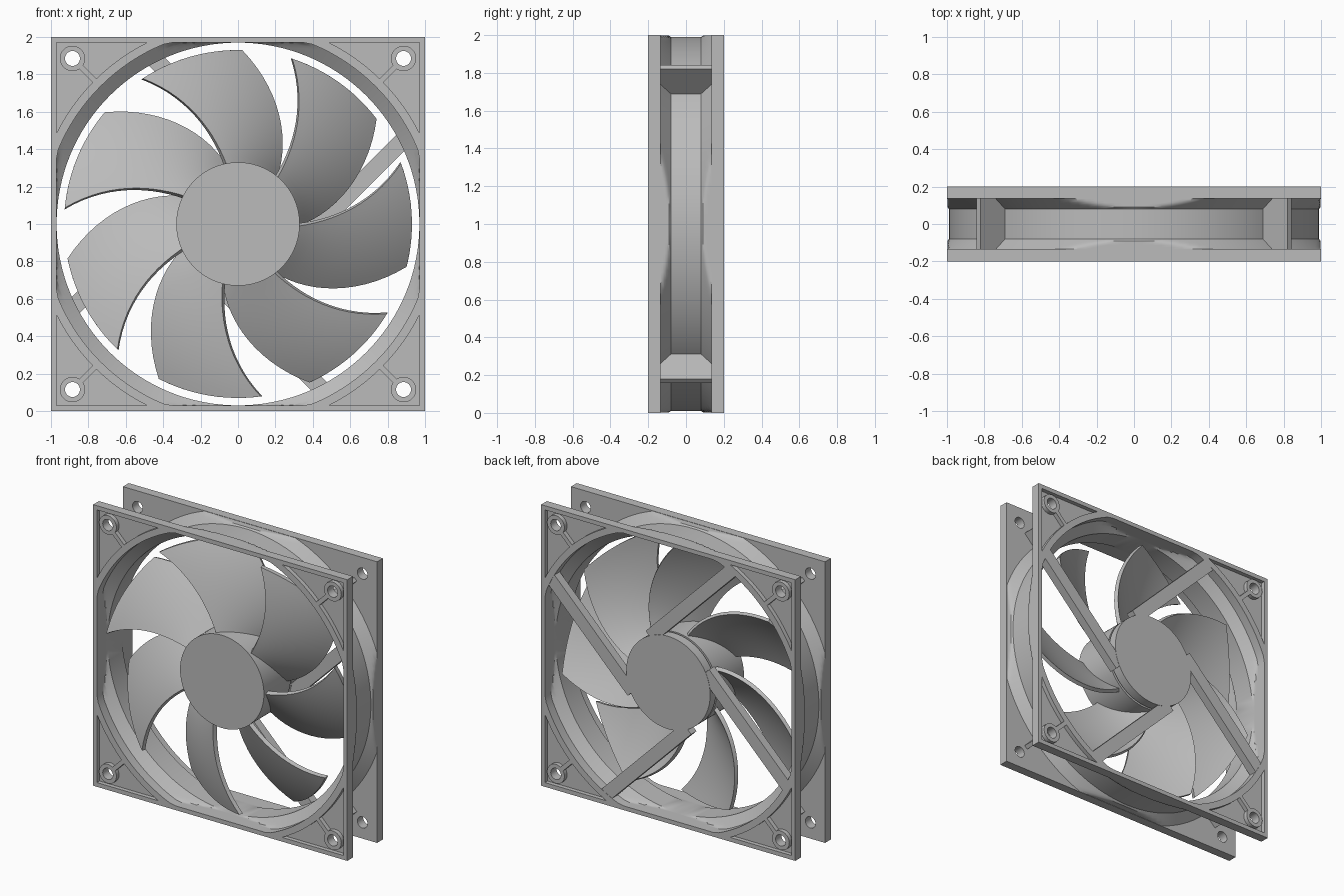
import bpy
import bmesh
from math import sin, cos, asin, radians, pi, sqrt
from mathutils import Matrix, Vector

if "Cube" in bpy.data.objects:
    bpy.data.objects.remove(bpy.data.objects["Cube"], do_unlink=True)

grey = bpy.data.materials.new("grey_plastic")
grey.use_nodes = True
grey.diffuse_color = (0.5, 0.5, 0.5, 1)
grey.node_tree.nodes["Principled BSDF"].inputs["Base Color"].default_value = (0.5, 0.5, 0.5, 1)

SEG = 128
OPEN_R, DUCT_R, WALL = 1.04, 0.97, 0.02
FLANGE_IN, NECK = 0.135, 0.08
HOLE_POS, HUB_R = 0.885, 0.33
# Local XY drawing plane stands upright; local Z points to the front
UPRIGHT = Matrix.Translation((0, 0, 1)) @ Matrix.Rotation(pi / 2, 4, 'X')


def finish(name, bm, angle=35):
    """Turn a bmesh into a named, shaded object."""
    bmesh.ops.remove_doubles(bm, verts=bm.verts, dist=1e-5)
    bmesh.ops.recalc_face_normals(bm, faces=bm.faces)
    mesh = bpy.data.meshes.new(name)
    bm.to_mesh(mesh)
    bm.free()
    mesh.materials.clear()
    mesh.materials.append(grey)
    obj = bpy.data.objects.new(name, mesh)
    bpy.context.collection.objects.link(obj)
    bpy.ops.object.select_all(action='DESELECT')
    obj.select_set(True)
    bpy.context.view_layer.objects.active = obj
    bpy.ops.object.shade_smooth_by_angle(angle=radians(angle))
    return obj


def circle(x, y, r, n=SEG, limit=9):
    """Circle whose sides are cut flat at the limit."""
    clip = lambda v: max(-limit, min(limit, v))
    return [(clip(x + r * cos(2 * pi * i / n)), clip(y + r * sin(2 * pi * i / n)))
            for i in range(n)]


def sheet(name, outlines, y0, y1):
    """Flat plate with holes between two depths."""
    curve = bpy.data.curves.new(name, 'CURVE')
    curve.dimensions = '2D'
    curve.fill_mode = 'BOTH'
    curve.extrude = (y1 - y0) / 2
    for pts in outlines:
        spline = curve.splines.new('POLY')
        spline.points.add(len(pts) - 1)
        for p, (x, y) in zip(spline.points, pts):
            p.co = (x, y, 0, 1)
        spline.use_cyclic_u = True
    temp = bpy.data.objects.new(name + "_outline", curve)
    bpy.context.collection.objects.link(temp)
    bpy.context.view_layer.update()
    mesh = temp.evaluated_get(bpy.context.evaluated_depsgraph_get()).to_mesh()
    bm = bmesh.new()
    bm.from_mesh(mesh)
    bpy.data.objects.remove(temp, do_unlink=True)
    bm.transform(Matrix.Translation((0, (y0 + y1) / 2, 0)) @ UPRIGHT)
    return finish(name, bm)


def prism(name, pts, depth, matrix):
    """Polygon in XY extruded evenly along Z, then placed."""
    bm = bmesh.new()
    face = bm.faces.new([bm.verts.new((x, y, -depth / 2)) for x, y in pts])
    ext = bmesh.ops.extrude_face_region(bm, geom=[face])
    bmesh.ops.translate(bm, vec=(0, 0, depth),
                        verts=[v for v in ext["geom"] if isinstance(v, bmesh.types.BMVert)])
    bm.transform(matrix)
    return finish(name, bm)


def pocket():
    """Corner recess leaving a screw boss and a diagonal rib."""
    edge, arc_r, boss_r, half = 0.97, 1.085, 0.068, 0.015
    a_end, a_rib = asin(edge / arc_r), pi / 4 + asin(half / arc_r)
    upper = [(arc_r * cos(a), arc_r * sin(a))
             for a in [a_rib + (a_end - a_rib) * i / 10 for i in range(11)]]
    lower = [(y, x) for x, y in reversed(upper)]
    d = asin(half / boss_r)
    start, sweep = 1.25 * pi + d, 2 * pi - 2 * d
    boss = [(HOLE_POS + boss_r * cos(start + sweep * i / 28),
             HOLE_POS + boss_r * sin(start + sweep * i / 28)) for i in range(29)]
    return upper + [(edge, edge)] + lower + boss


# Front and back flanges: solid inner layer, recessed outer layer
corners = [(sx, sy) for sx in (-1, 1) for sy in (-1, 1)]
outline = [[(-1, -1), (1, -1), (1, 1), (-1, 1)], circle(0, 0, OPEN_R, limit=DUCT_R)]
outline += [circle(sx * HOLE_POS, sy * HOLE_POS, 0.04, 32) for sx, sy in corners]
recesses = [[(sx * x, sy * y) for x, y in pocket()] for sx, sy in corners]
for side, s in (("front", -1), ("back", 1)):
    mid = 0.17
    sheet(side + "_flange", outline, *sorted((s * FLANGE_IN, s * mid)))
    sheet(side + "_flange_ribs", outline + recesses, *sorted((s * mid, s * 0.2)))

# Duct ring: straight neck flaring to both flanges, flattened at the sides
STEPS = 5
levels = [(DUCT_R + (OPEN_R - DUCT_R) * i / STEPS, NECK + (FLANGE_IN - NECK) * i / STEPS)
          for i in range(STEPS + 1)]
inner = [(r, -y) for r, y in reversed(levels)] + levels
loops = [(r, y, DUCT_R) for r, y in inner] + [(r + WALL, y, 0.998) for r, y in reversed(inner)]
bm = bmesh.new()
rings = [[bm.verts.new((x, y, z + 1)) for x, z in circle(0, 0, r, limit=lim)]
         for r, y, lim in loops]
for a, b in zip(rings, rings[1:] + rings[:1]):
    for i in range(SEG):
        j = (i + 1) % SEG
        bm.faces.new((a[i], a[j], b[j], b[i]))
finish("duct_ring", bm, 30)

# Diagonal webs joining the flanges outside the duct
web = [(0.98, -NECK), (1.05, -FLANGE_IN), (1.175, -FLANGE_IN),
       (1.175, FLANGE_IN), (1.05, FLANGE_IN), (0.98, NECK)]
for k in range(4):
    turn = Matrix.Rotation(pi / 4 + k * pi / 2, 4, 'Y')
    prism("corner_web_%d" % (k + 1), web, 0.03, Matrix.Translation((0, 0, 1)) @ turn)

# Motor mount, rotor hub and the four offset struts
sheet("motor_mount", [circle(0, 0, HUB_R, 96)], 0.135, 0.2)
sheet("rotor_hub", [circle(0, 0, HUB_R, 96)], -0.18, 0.12)
strut = [(0.1, -0.353), (1.01, -0.353), (1.01, -0.262), (0.1, -0.262)]
for k in range(4):
    turn = Matrix.Rotation(pi / 4 + k * pi / 2, 4, 'Z')
    prism("strut_%d" % (k + 1), strut, 0.06,
          Matrix.Translation((0, 0.168, 0)) @ UPRIGHT @ turn)

# Seven swept, cambered blades
BLADES, NR, NC, THICK = 7, 14, 12, 0.03


def blade_point(t, u):
    """t runs root to tip, u runs leading to trailing edge."""
    r = HUB_R - 0.015 + (0.945 - HUB_R) * t
    lead = 102 + 21.5 * t - 6 * t * (1 - t)
    trail = 51 + 38 * t
    a = radians(lead + (trail - lead) * u)
    y = -0.145 + 0.235 * (0.7 * u + 0.3 * u * u)
    return Vector((r * cos(a), r * sin(a), -y))


for k in range(BLADES):
    bm = bmesh.new()
    skins = []
    for side in (-0.5, 0.5):
        grid = []
        for i in range(NR + 1):
            row = []
            for j in range(NC + 1):
                t, u = i / NR, j / NC
                p, e = blade_point(t, u), 0.01
                n = (blade_point(t + e, u) - p).cross(blade_point(t, u + e) - p).normalized()
                q = p + n * THICK * side
                # keep the tip on its cylinder
                q.xy = q.xy.normalized() * p.xy.length
                row.append(bm.verts.new(q))
            grid.append(row)
        for i in range(NR):
            for j in range(NC):
                bm.faces.new((grid[i][j], grid[i + 1][j], grid[i + 1][j + 1], grid[i][j + 1]))
        skins.append(grid)
    rim = lambda g: g[0] + [r[-1] for r in g[1:]] + g[-1][-2::-1] + [r[0] for r in g[-2:0:-1]]
    a, b = rim(skins[0]), rim(skins[1])
    for i in range(len(a)):
        j = (i + 1) % len(a)
        bm.faces.new((a[i], a[j], b[j], b[i]))
    bm.transform(UPRIGHT @ Matrix.Rotation(2 * pi * k / BLADES, 4, 'Z'))
    finish("blade_%d" % (k + 1), bm)
